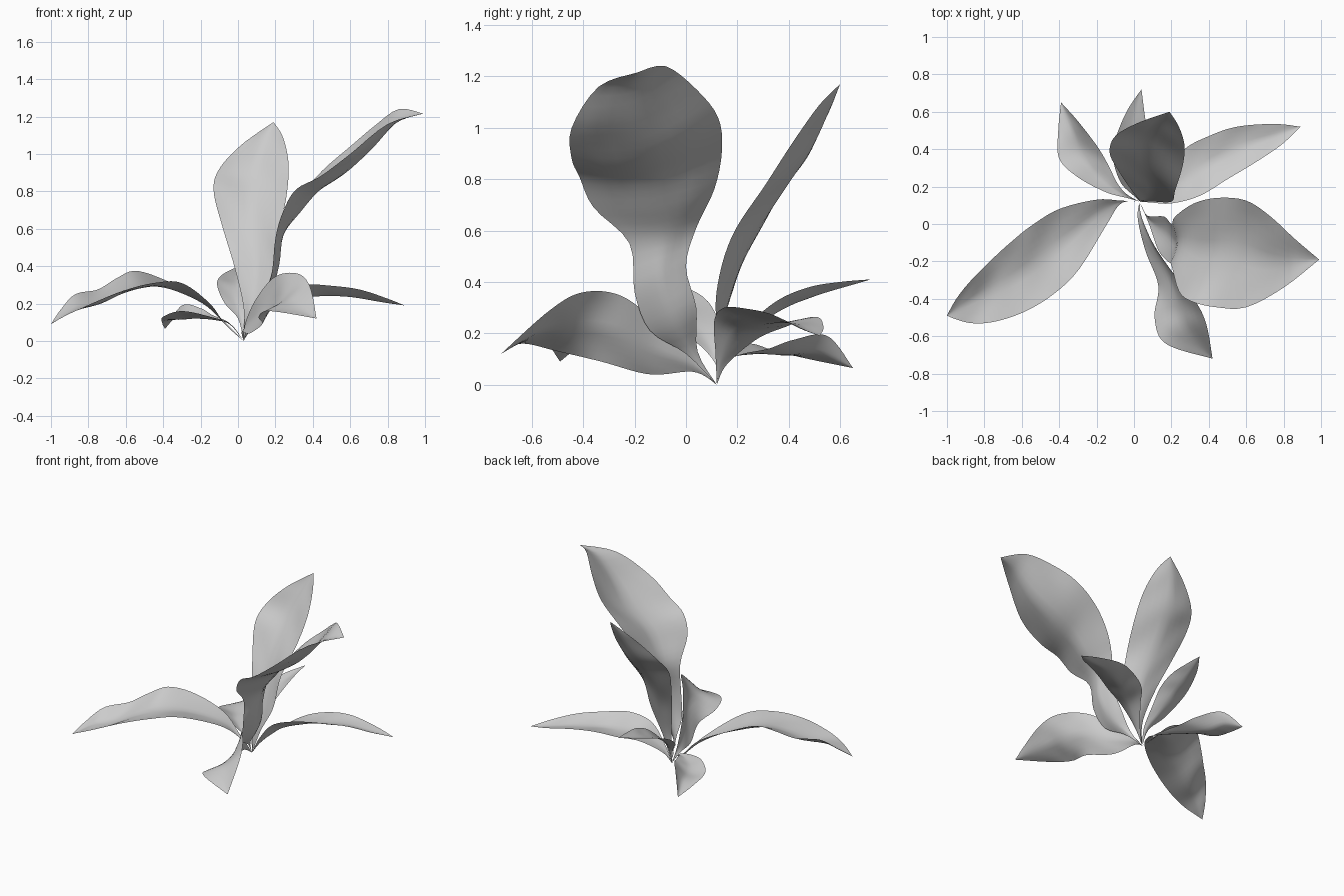
import bpy, bmesh, math
from mathutils import Vector

leaf_grey = bpy.data.materials.new("leaf_grey")
leaf_grey.diffuse_color = (0.6, 0.6, 0.6, 1)

ROOT = (0.03, 0.12, 0.0)
LENGTH_STEPS, CROSS_STEPS = 40, 10


def sample(points, t):
    """Smooth curve through the points, t from 0 to 1."""
    pts = [Vector(p) for p in points]
    f = t * (len(pts) - 1)
    i = min(int(f), len(pts) - 2)
    u = f - i
    p1, p2 = pts[i], pts[i + 1]
    p0 = pts[i - 1] if i else p1
    p3 = pts[i + 2] if i + 2 < len(pts) else p2
    return 0.5 * (2 * p1 + (p2 - p0) * u + (2 * p0 - 5 * p1 + 4 * p2 - p3) * u * u
                  + (3 * p1 - p0 - 3 * p2 + p3) * u ** 3)


def leaf(name, left, right, tip, fold):
    """Blade stretched between two edge curves, folded down along the midrib."""
    left, right = [ROOT, *left, tip], [ROOT, *right, tip]
    bm = bmesh.new()
    rows = []
    for j in range(LENGTH_STEPS + 1):
        t = j / LENGTH_STEPS
        a, b = sample(left, t), sample(right, t)
        t0, t1 = max(0, t - 0.03), min(1, t + 0.03)
        along = sample(left, t1) + sample(right, t1) - sample(left, t0) - sample(right, t0)
        across = b - a
        normal = across.cross(along).normalized()
        half = across.length / 2
        row = []
        for k in range(CROSS_STEPS + 1):
            s = 2 * k / CROSS_STEPS - 1
            dip = fold * half * (1 - abs(s) ** 1.4)
            ripple = 0.06 * half * math.sin(t * 26 + s * 2) * abs(s) * (1 - s * s)
            row.append(bm.verts.new(a.lerp(b, (s + 1) / 2) - normal * (dip - ripple)))
        rows.append(row)
    for r0, r1 in zip(rows, rows[1:]):
        for k in range(CROSS_STEPS):
            bm.faces.new((r0[k], r0[k + 1], r1[k + 1], r1[k]))
    bmesh.ops.remove_doubles(bm, verts=bm.verts, dist=0.0005)
    for f in bm.faces:
        f.smooth = True
    mesh = bpy.data.meshes.new(name)
    bm.to_mesh(mesh)
    bm.free()
    mesh.materials.append(leaf_grey)
    bpy.context.collection.objects.link(bpy.data.objects.new(name, mesh))


# Long drooping leaf on the left
leaf("left_leaf",
     [(-.07, .11, .09), (-.15, -.01, .2), (-.3, -.25, .31), (-.45, -.39, .31), (-.61, -.48, .27),
      (-.76, -.525, .21), (-.87, -.53, .16), (-.95, -.51, .12)],
     [(-.07, .125, .1), (-.2, .13, .23), (-.4, .08, .33), (-.55, -.01, .375), (-.65, -.09, .335),
      (-.75, -.18, .275), (-.87, -.3, .25), (-.95, -.4, .165)],
     (-1, -.49, .09), 0.26)

# Twisted leaf pointing forward
leaf("front_leaf",
     [(.04, .04, .1), (.1, -.1, .23), (.2, -.25, .345), (.32, -.4, .36), (.385, -.53, .29)],
     [(.02, .03, .05), (.06, -.14, .04), (.13, -.33, .09), (.11, -.5, .13), (.17, -.64, .16)],
     (.42, -.72, .12), 0.2)

# Drooping leaf on the right
leaf("right_leaf",
     [(.08, .16, .08), (.18, .28, .18), (.27, .4, .23), (.4, .47, .26), (.55, .52, .26),
      (.75, .535, .22)],
     [(.09, .115, .12), (.2, .11, .25), (.35, .15, .3), (.5, .24, .295), (.65, .33, .275),
      (.79, .425, .23)],
     (.89, .52, .19), 0.3)

# Upright leaf at the back
leaf("upright_leaf",
     [(.03, .125, .18), (-.02, .19, .4), (-.08, .28, .6), (-.13, .38, .8), (-.1, .47, .92),
      (.02, .54, 1.05)],
     [(.1, .12, .18), (.2, .12, .37), (.22, .18, .58), (.26, .31, .78), (.27, .42, .95),
      (.24, .52, 1.09)],
     (.19, .6, 1.17), 0.25)

# Largest leaf, leaning up and to the right
leaf("large_leaf",
     [(.07, .045, .13), (.16, .04, .3), (.2, .0, .46), (.22, .04, .61), (.32, .11, .76),
      (.45, .14, .91), (.6, .125, 1.04), (.73, .04, 1.15), (.86, -.08, 1.24)],
     [(.08, 0, .12), (.13, -.14, .21), (.18, -.2, .36), (.2, -.22, .55), (.24, -.36, .69),
      (.31, -.415, .81), (.44, -.445, .88), (.6, -.445, 1.0), (.8, -.34, 1.16)],
     (.99, -.19, 1.215), 0.27)

# Short low leaf at the back left
leaf("back_left_leaf",
     [(-.04, .14, .09), (-.15, .17, .13), (-.3, .25, .16), (-.4, .35, .13), (-.405, .5, .095)],
     [(-.04, .16, .09), (-.09, .22, .12), (-.14, .32, .14), (-.2, .42, .175), (-.3, .55, .19)],
     (-.39, .65, .065), 0.35)

# Narrow leaf pointing straight back
leaf("back_leaf",
     [(0, .15, .12), (-.07, .22, .2), (-.11, .34, .29), (-.1, .45, .34), (-.04, .6, .38)],
     [(.04, .15, .12), (.05, .25, .24), (.07, .36, .33), (.07, .48, .38), (.055, .6, .4)],
     (.04, .72, .41), 0.3)
